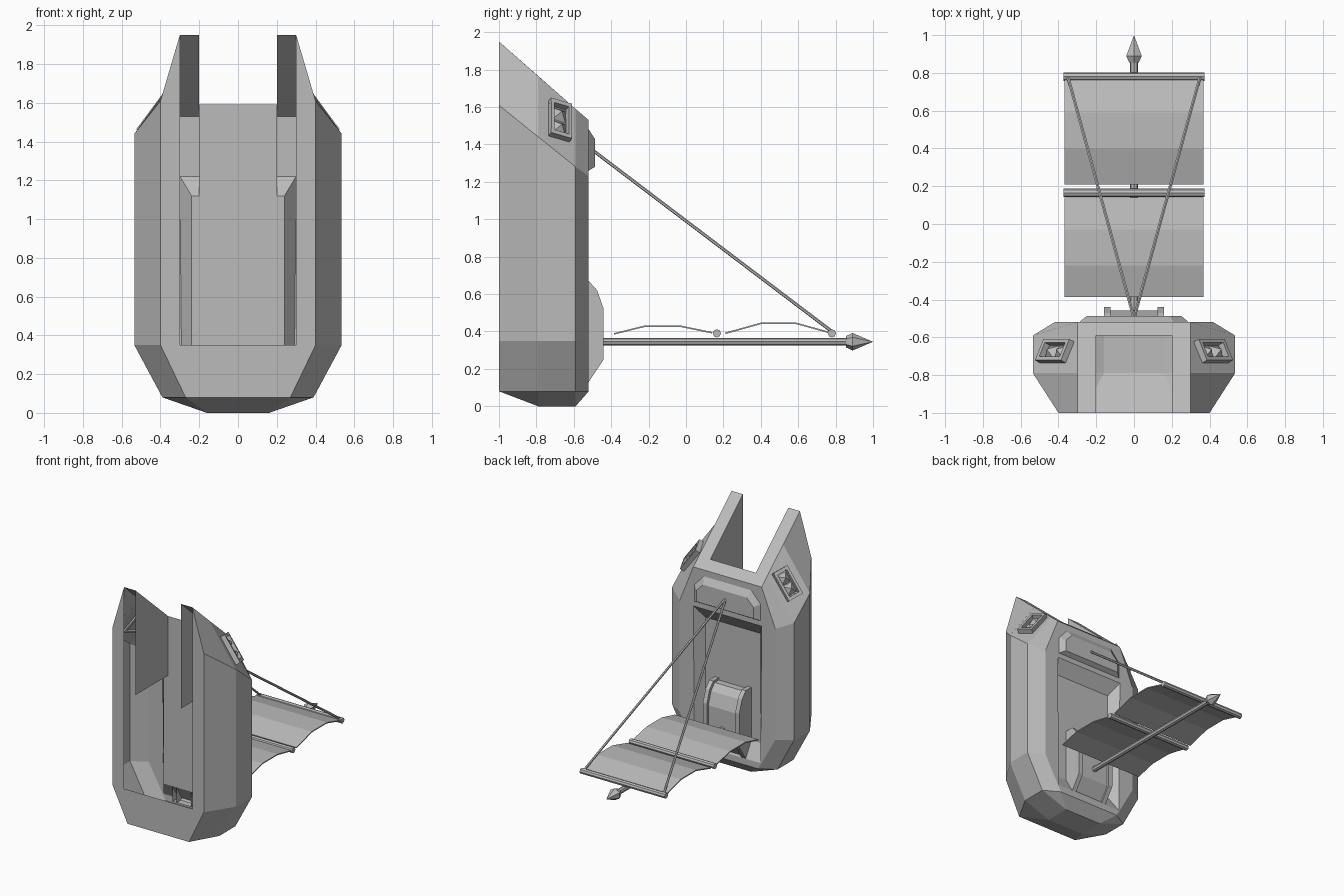
import bpy, bmesh
from mathutils import Matrix, Vector

if "Cube" in bpy.data.objects:
    bpy.data.objects.remove(bpy.data.objects["Cube"])

grey = bpy.data.materials.new("plain_grey")
grey.use_nodes = True
COLOUR = (0.5, 0.5, 0.5, 1)
grey.diffuse_color = COLOUR
grey.node_tree.nodes["Principled BSDF"].inputs["Base Color"].default_value = COLOUR


def finish(name, bm, mirror=False):
    bmesh.ops.remove_doubles(bm, verts=bm.verts, dist=0.0005)
    bmesh.ops.recalc_face_normals(bm, faces=bm.faces)
    mesh = bpy.data.meshes.new(name)
    bm.to_mesh(mesh)
    bm.free()
    mesh.materials.append(grey)
    obj = bpy.data.objects.new(name, mesh)
    bpy.context.collection.objects.link(obj)
    if mirror:
        obj.modifiers.new("mirror", "MIRROR").use_clip = True
    return obj


def face(bm, points):
    return bm.faces.new([bm.verts.new(p) for p in points])


def at_y(y, outline):
    return [(x, y, z) for x, z in outline]


def bridge(bm, a, b):
    # Strip of quads between two point rows; repeated points become triangles
    for i in range(len(a) - 1):
        quad = []
        for p in (a[i], a[i + 1], b[i + 1], b[i]):
            if p not in quad:
                quad.append(p)
        face(bm, quad)


def box(bm, size, matrix):
    bmesh.ops.create_cube(bm, size=1, matrix=matrix @ Matrix.Diagonal((*size, 1)))


def rod(bm, start, end, r1, r2=None, sides=8):
    start, end = Vector(start), Vector(end)
    axis = end - start
    turn = axis.to_track_quat("Z", "Y").to_matrix().to_4x4()
    bmesh.ops.create_cone(bm, cap_ends=True, segments=sides, radius1=r1,
                          radius2=r1 if r2 is None else r2, depth=axis.length,
                          matrix=Matrix.Translation((start + end) / 2) @ turn)


# Hull shell: half sections from the front rim to the back
FRONT, WIDE, REAR, BACK = -1, -0.79, -0.59, -0.52
lower = [(0, 0), (0.16, 0), (0.39, 0.08), (0.535, 0.35)]
sections = [
    at_y(FRONT, [(0, 0.08), (0.27, 0.08), (0.27, 0.08), (0.4, 0.35), (0.4, 1.61), (0.3, 1.95), (0.2, 1.95)]),
    at_y(WIDE, lower + [(0.535, 1.44), (0.3, 1.765), (0.2, 1.765)]),
    at_y(REAR, lower + [(0.535, 1.28), (0.3, 1.59), (0.2, 1.59)]),
    at_y(BACK, [(0, 0.08), (0.27, 0.08), (0.27, 0.08), (0.42, 0.35), (0.42, 1.23), (0.3, 1.53), (0.2, 1.53)]),
]
bm = bmesh.new()
for a, b in zip(sections, sections[1:]):
    bridge(bm, a, b)
# Front rim around the opening
face(bm, at_y(FRONT, [(0, 0.08), (0.27, 0.08), (0.4, 0.35), (0.4, 1.61), (0.3, 1.95), (0.3, 0.35), (0, 0.35)]))
# Back panel with its recess
hole = [(0, 1.22), (0.3, 1.22), (0.29, 0.13), (0, 0.13)]
floor = [(0, 1.12), (0.24, 1.12), (0.24, 0.25), (0, 0.25)]
face(bm, at_y(BACK, [(0, 0.08), (0.27, 0.08), (0.42, 0.35), (0.42, 1.23), (0.3, 1.53), (0.2, 1.53), (0, 1.53)] + hole))
bridge(bm, at_y(BACK, hole), at_y(REAR, floor))
face(bm, at_y(REAR, floor))
# Sill between the two horns
face(bm, [(0, REAR, 1.59), (0.2, REAR, 1.59), (0.2, BACK, 1.53), (0, BACK, 1.53)])
finish("hull", bm, True)

# Slot lining: side plates and rear wall
bm = bmesh.new()
face(bm, [(0.2, FRONT, 1.95), (0.2, REAR, 1.59), (0.2, REAR, 1.12), (0.2, FRONT, 1.12)])
face(bm, at_y(REAR, [(0, 1.59), (0.2, 1.59), (0.2, 1.12), (0, 1.12)]))
finish("slot_lining", bm, True)

# Raised ledge on the back
bm = bmesh.new()
base = at_y(BACK, [(0, 1.26), (0.29, 1.26), (0.29, 1.39), (0.21, 1.48), (0, 1.48)])
cap = at_y(-0.487, [(0, 1.28), (0.25, 1.28), (0.25, 1.37), (0.19, 1.43), (0, 1.43)])
bridge(bm, base, cap)
bridge(bm, [base[0], base[1]], [cap[0], cap[1]])
face(bm, cap)
finish("back_ledge", bm, True)


# Mast housing: centre block between two rails
def housing_part(name, x0, x1, inset):
    profile = [(REAR, 0.67), (BACK, 0.67), (-0.475, 0.62), (-0.44, 0.52), (-0.44, 0.25), (BACK, 0.13), (REAR, 0.13)]
    rows = [[(x, y - inset * (y > REAR), z - inset * (z > 0.4)) for y, z in profile] for x in (x0, x1)]
    bm = bmesh.new()
    bridge(bm, rows[0], rows[1])
    for row in rows:
        face(bm, row)
    finish(name, bm, True)


housing_part("housing_block", 0, 0.125, 0.018)
housing_part("housing_rails", 0.125, 0.16, 0)

# Framed windows on the sloping shoulders
side = Vector((-0.235, 0, 0.317)).normalized()
along = Vector((0, 0.2, -0.165)).normalized()
normal = along.cross(side).normalized()
if normal.z < 0:
    normal.negate()
across = normal.cross(side).normalized()
frame = Matrix((side, across, normal)).transposed().to_4x4()
frame.translation = (0.408, -0.68, 1.522)
bm = bmesh.new()
for s in (-1, 1):
    box(bm, (0.025, 0.125, 0.05), frame @ Matrix.Translation((s * 0.103, 0, 0.01)))
    box(bm, (0.23, 0.02, 0.05), frame @ Matrix.Translation((0, s * 0.052, 0.01)))
    bmesh.ops.create_cone(bm, cap_ends=True, segments=4, radius1=0.055, radius2=0, depth=0.04,
                          matrix=frame @ Matrix.Translation((s * 0.043, 0, 0.02))
                          @ Matrix.Rotation(0.7854, 4, "Z"))
finish("shoulder_windows", bm, True)

# Mast with spear tip
bm = bmesh.new()
rod(bm, (0, -0.46, 0.345), (0, 0.87, 0.345), 0.021)
finish("mast", bm)
bm = bmesh.new()
rod(bm, (0, 0.855, 0.345), (0, 0.89, 0.345), 0.03, 0.047, 6)
rod(bm, (0, 0.89, 0.345), (0, 1, 0.345), 0.047, 0, 6)
finish("spear_tip", bm)

# Yards, sails and stays
sail_rows = {
    "inner_sail": [(-0.385, 0.387), (-0.22, 0.428), (-0.03, 0.428), (0.14, 0.393)],
    "outer_sail": [(0.21, 0.39), (0.4, 0.443), (0.59, 0.443), (0.77, 0.393)],
}
for (name, rows), y in zip(sail_rows.items(), (0.165, 0.78)):
    bm = bmesh.new()
    bridge(bm, [(-0.367, *p) for p in rows], [(0.367, *p) for p in rows])
    sail = finish(name, bm)
    thick = sail.modifiers.new("thickness", "SOLIDIFY")
    thick.thickness, thick.offset = 0.008, 0
    bm = bmesh.new()
    rod(bm, (-0.373, y, 0.39), (0.373, y, 0.39), 0.022)
    finish(name.replace("sail", "yard"), bm)

for name, s in (("left_stay", 1), ("right_stay", -1)):
    bm = bmesh.new()
    rod(bm, (0, -0.5, 1.37), (s * 0.35, 0.78, 0.4), 0.009, sides=6)
    finish(name, bm)
